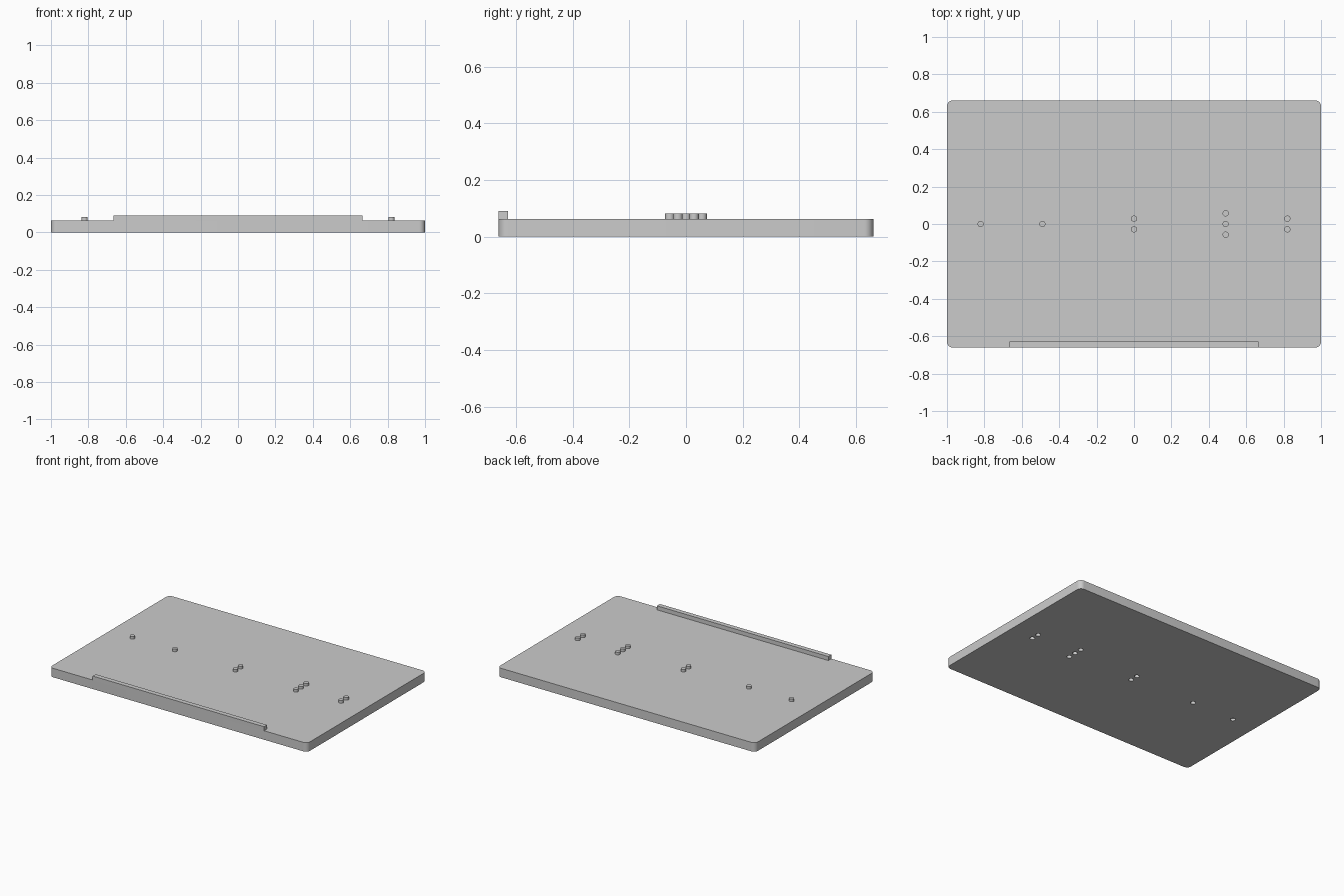
import bpy, bmesh
from math import cos, sin, pi

cube = bpy.data.objects.get("Cube")
if cube:
    bpy.data.objects.remove(cube)

grey = bpy.data.materials.new("plain_grey")
grey.use_nodes = True
colour = (0.6, 0.6, 0.6, 1)
grey.diffuse_color = colour
grey.node_tree.nodes["Principled BSDF"].inputs["Base Color"].default_value = colour

HALF_X, HALF_Y, TOP = 1.0, 0.661, 0.063
CORNER = 0.032
DOT_R, DOT_H = 0.0165, 0.018


def prism(name, outline, z0, z1):
    """Extrude a flat outline from z0 up to z1."""
    bm = bmesh.new()
    face = bm.faces.new([bm.verts.new((x, y, z0)) for x, y in outline])
    ext = bmesh.ops.extrude_face_region(bm, geom=[face])["geom"]
    bmesh.ops.translate(bm, vec=(0, 0, z1 - z0),
                        verts=[v for v in ext if isinstance(v, bmesh.types.BMVert)])
    bmesh.ops.recalc_face_normals(bm, faces=bm.faces)
    mesh = bpy.data.meshes.new(name)
    bm.to_mesh(mesh)
    bm.free()
    mesh.materials.append(grey)
    obj = bpy.data.objects.new(name, mesh)
    bpy.context.collection.objects.link(obj)
    return obj


def arc(cx, cy, r, start, sweep, steps):
    return [(cx + r * cos(start + sweep * i / steps), cy + r * sin(start + sweep * i / steps))
            for i in range(steps + 1)]


def circle(cx, cy, r):
    return arc(cx, cy, r, 0, 2 * pi, 24)[:-1]


# Plate with rounded corners
outline = []
for k, (sx, sy) in enumerate([(1, 1), (-1, 1), (-1, -1), (1, -1)]):
    outline += arc(sx * (HALF_X - CORNER), sy * (HALF_Y - CORNER), CORNER, k * pi / 2, pi / 2, 8)
plate = prism("plate", outline, 0, TOP)

# Lip along the front edge
prism("front_lip", [(-0.665, -HALF_Y), (0.665, -HALF_Y), (0.665, -0.628), (-0.665, -0.628)],
      TOP, 0.091)

# Groups of raised dots, each with a matching recess underneath
groups = [(-0.82, [0]), (-0.49, [0]), (0, [-1, 1]), (0.49, [-2, 0, 2]), (0.82, [-1, 1])]
for x, rows in groups:
    for row in rows:
        y = row * 0.0285
        prism("raised_dot", circle(x, y, DOT_R), TOP, TOP + DOT_H)
        cutter = prism("recess_cutter", circle(x, y, DOT_R), -DOT_H, DOT_H)
        cutter.hide_render = True
        cutter.hide_set(True)
        cut = plate.modifiers.new("recess", "BOOLEAN")
        cut.object = cutter
        cut.solver = "EXACT"

# Smooth the round sides and keep the edges sharp
bpy.ops.object.select_all(action="DESELECT")
for obj in bpy.context.collection.objects:
    if obj.type == "MESH" and not obj.hide_render:
        for poly in obj.data.polygons:
            poly.use_smooth = True
        obj.data.set_sharp_from_angle(angle=pi / 6)
